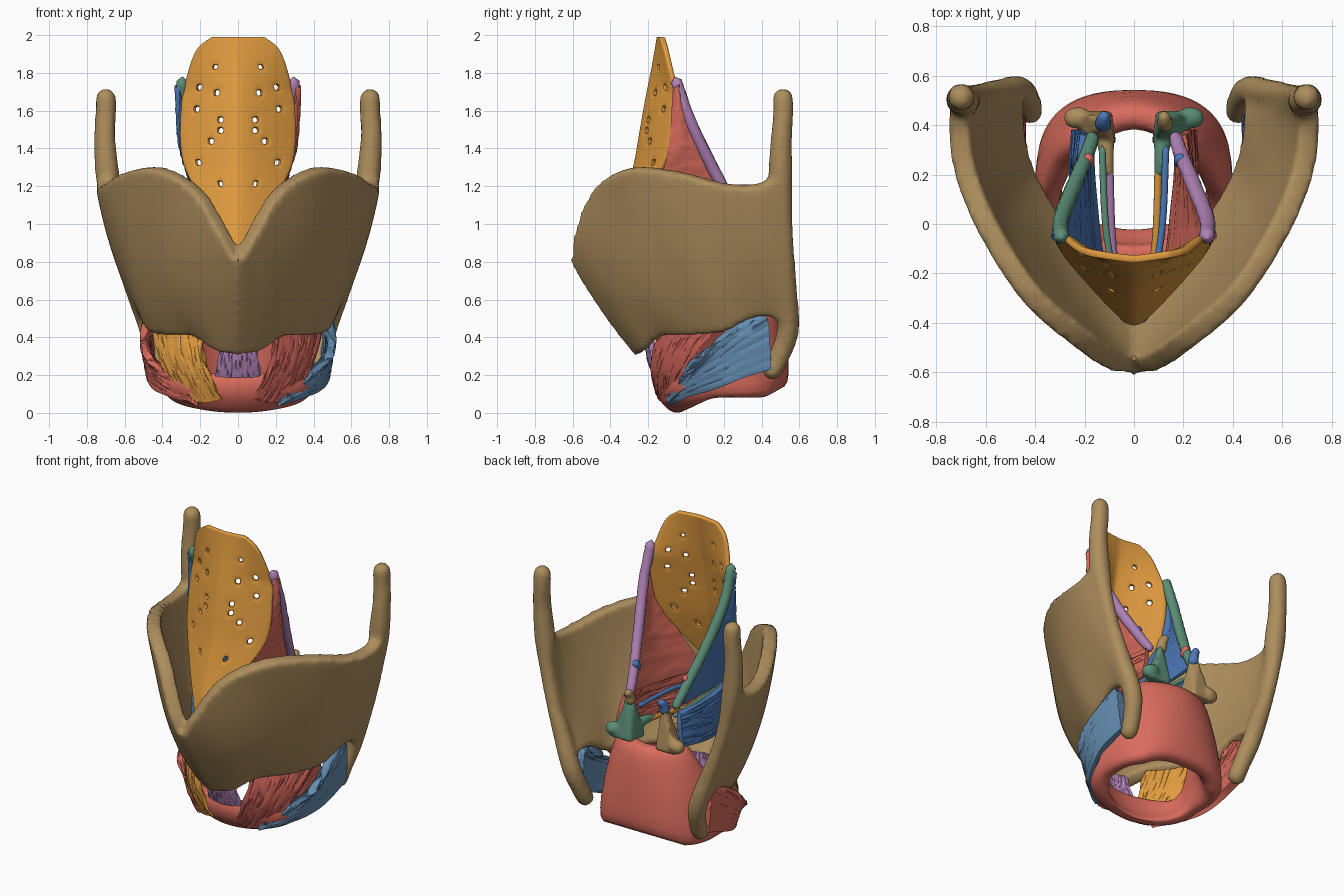
import bpy, bmesh, math, random
from mathutils import Vector

if "Cube" in bpy.data.objects:
    bpy.data.objects.remove(bpy.data.objects["Cube"])
random.seed(4)

COL = dict(tan=(.42, .27, .11), salmon=(.70, .15, .11), orange=(.75, .33, .05), blue=(.07, .19, .48),
           steel=(.13, .27, .45), purple=(.43, .22, .46), green=(.11, .28, .19), red=(.50, .10, .08))
MATS = {}
for k, c in COL.items():
    MATS[k] = bpy.data.materials.new(k)
    MATS[k].diffuse_color = (*c, 1)


def spline(pts, n):
    """Catmull-Rom samples through points of any dimension."""
    p = [Vector(q) for q in pts]
    p = [2 * p[0] - p[1]] + p + [2 * p[-1] - p[-2]]
    out = []
    for i in range(n + 1):
        t = i / n * (len(p) - 3)
        k = min(int(t), len(p) - 4)
        t -= k
        a, b, c, d = p[k:k + 4]
        out.append(.5 * (2 * b + (c - a) * t + (2 * a - 5 * b + 4 * c - d) * t * t
                         + (3 * b - a - 3 * c + d) * t ** 3))
    return out


def finish(o, col, mods=()):
    """Apply modifiers, smooth, colour."""
    for kind, props in mods:
        m = o.modifiers.new(kind, kind)
        for k, v in props.items():
            setattr(m, k, v)
    me = bpy.data.meshes.new_from_object(o.evaluated_get(bpy.context.evaluated_depsgraph_get()))
    o.modifiers.clear()
    o.data = me
    me.materials.clear()
    me.materials.append(MATS[col])
    me.polygons.foreach_set("use_smooth", [True] * len(me.polygons))
    me.set_sharp_from_angle(angle=math.radians(50))
    return o


def build(name, verts, faces, col, mods=()):
    me = bpy.data.meshes.new(name)
    me.from_pydata([tuple(v) for v in verts], [], faces)
    bm = bmesh.new()
    bm.from_mesh(me)
    bmesh.ops.recalc_face_normals(bm, faces=bm.faces)
    bm.to_mesh(me)
    bm.free()
    o = bpy.data.objects.new(name, me)
    bpy.context.collection.objects.link(o)
    bpy.context.view_layer.update()
    return finish(o, col, mods)


def grid(rows, loop=False, skip=()):
    n = len(rows[0])
    f = []
    for i in range(len(rows) - 1):
        for j in range(n if loop else n - 1):
            if (i, j) not in skip:
                k = (j + 1) % n
                f.append((i * n + j, i * n + k, (i + 1) * n + k, (i + 1) * n + j))
    return [v for r in rows for v in r], f


def tube(name, pts, col, n=36, seg=12, rough=0):
    """Tube through (x, y, z, radius) points with rounded ends."""
    s = spline(pts, n)
    c = [v.xyz for v in s]
    rows = []
    for i, p in enumerate(c):
        t = (c[min(i + 1, n)] - c[max(i - 1, 0)]).normalized()
        a = t.cross(Vector((.3, .9, .2))).normalized()
        b = t.cross(a)
        r = s[i][3]
        d = min((p - c[0]).length, (p - c[-1]).length, r) / r
        r *= max(.05, math.sqrt(1 - (1 - d) ** 2))
        rows.append([p + (a * math.cos(w) + b * math.sin(w)) * r * (1 + random.uniform(-rough, rough))
                     for w in [j * math.tau / seg for j in range(seg)]])
    v, f = grid(rows, True)
    f += [tuple(range(seg)), tuple(range(n * seg, (n + 1) * seg))]
    return build(name, v, f, col)


def merge(name, objs, col, voxel, smooth):
    """Fuse overlapping solids into one smooth body."""
    bm = bmesh.new()
    for o in objs:
        bm.from_mesh(o.data)
        bpy.data.objects.remove(o)
    me = bpy.data.meshes.new(name)
    bm.to_mesh(me)
    bm.free()
    o = bpy.data.objects.new(name, me)
    bpy.context.collection.objects.link(o)
    bpy.context.view_layer.update()
    return finish(o, col, [("REMESH", dict(mode='VOXEL', voxel_size=voxel)),
                           ("SMOOTH", dict(factor=.5, iterations=smooth))])


def fibres(name, a, b, bulge, col, thick=.02, n=40, m=20):
    """Fibrous sheet: strands run from edge a to edge b."""
    A, B = spline(a, n), spline(b, n)
    bulge = Vector(bulge)
    rows = []
    for i in range(n + 1):
        h = random.uniform(-.003, .003)
        ph = random.uniform(0, 6)
        rows.append([A[i].lerp(B[i], j / m) + bulge * math.sin(math.pi * j / m)
                     + bulge.normalized() * (h + .002 * math.sin(ph + j * .6)) for j in range(m + 1)])
    v, f = grid(rows)
    return build(name, v, f, col, [("SOLIDIFY", dict(thickness=thick, offset=0))])


def mir(pts, s):
    return [(p[0] * s, *p[1:]) for p in pts]


# Thyroid cartilage: two winged plates (lower, middle, upper edges) plus horns
low = [(0, -.23, .325), (.1, -.2, .35), (.21, -.11, .425), (.33, .02, .43), (.43, .2, .44), (.47, .34, .51),
       (.48, .46, .52), (.485, .55, .46)]
mid = [(0, -.42, .57), (.15, -.37, .65), (.30, -.26, .75), (.43, -.1, .8), (.54, .07, .82), (.6, .25, .85),
       (.62, .42, .85), (.61, .53, .85)]
top = [(0, -.58, .83), (.08, -.56, .97), (.21, -.47, 1.18), (.41, -.30, 1.295), (.58, -.04, 1.275),
       (.68, .19, 1.215), (.71, .38, 1.21), (.70, .51, 1.28)]
half = []
for l, m, t in zip(spline(low, 36), spline(mid, 36), spline(top, 36)):
    half.append([l * (2 * v - 1) * (v - 1) + m * 4 * v * (1 - v) + t * v * (2 * v - 1)
                 for v in [j / 24 for j in range(25)]])
rows = [[Vector((-p.x, p.y, p.z)) for p in r] for r in half[:0:-1]] + half
parts = [build("plate", *grid(rows), "tan", [("SOLIDIFY", dict(thickness=.09, offset=0))])]
for s in (1, -1):
    parts.append(tube("horn", mir([(.42, .43, .18, .055), (.43, .49, .29, .056), (.465, .54, .44, .06),
                                   (.54, .535, .65, .055), (.61, .53, .85, .045), (.66, .515, 1.05, .05),
                                   (.69, .5, 1.25, .065), (.705, .505, 1.45, .058), (.70, .515, 1.6, .056),
                                   (.70, .51, 1.72, .056)], s), "tan", n=90))
merge("thyroid_cartilage", parts, "tan", .018, 7)

# Cricoid cartilage: signet ring, tall at the back
rows = []
for i in range(65):
    th = i / 64 * math.tau
    t = (1 - math.cos(th)) / 2
    q = min(1, max(0, (t - .15) / .7))
    q = q * q * (3 - 2 * q)
    sn = abs(math.sin(th))
    pw = 1 - .25 * min(1, 2 * t)
    dx, dy = [math.copysign(abs(f(th)) ** pw, f(th)) for f in (math.sin, math.cos)]
    zt, w = .21 + .50 * q - .02 * max(0, t - .9) * 10, .09 + .05 * t
    zb = .08 * min(1, 2.2 * t) + .05 * max(0, t - .85) / .15
    ring = []
    for j in range(20):
        a = j / 20 * math.tau
        cx, cz = [math.copysign(abs(f(a)) ** .6, f(a)) for f in (math.cos, math.sin)]
        inset = w / 2 * (1 - cx) + .08 * (1 - t) * max(0, -cz) + .05 * q * (.5 + .5 * cz)
        inset += .10 * sn * q * (.5 + .5 * cz)
        ring.append(((.44 - inset) * dx, .195 - (.365 - inset) * dy,
                     (zt + zb) / 2 + (zt - zb) / 2 * cz))
    rows.append(ring)
v, f = grid(rows, True)
build("cricoid_cartilage", v, f, "salmon", [("WELD", dict(merge_threshold=.0005)),
                                            ("SMOOTH", dict(factor=.5, iterations=2))])

# Epiglottis: curved perforated leaf
width = spline([(.02, 0), (.1, 0), (.2, 0), (.285, 0), (.305, 0), (.297, 0), (.26, 0), (.215, 0), (.14, 0)], 48)
spine = spline([(-.40, .80), (-.36, .97), (-.31, 1.14), (-.265, 1.31), (-.235, 1.48), (-.205, 1.65),
                (-.17, 1.82), (-.15, 1.93), (-.14, 1.99)], 48)
rows = []
for (w, _), (y, z) in zip(width, spine):
    rows.append([Vector((w * u, y + (.16 if z < 1.7 else .16 - .4 * (z - 1.7)) * (abs(w * u) / .3) ** 1.3, z))
                 for u in [k / 12 - 1 for k in range(25)]])
holes = [(.12, 1.83), (.1, 1.69), (.21, 1.71), (.22, 1.59), (.09, 1.55), (.15, 1.43), (.2, 1.32), (.09, 1.19),
         (.08, 1.49)]
cells = [(i, j) for i in range(48) for j in range(24)]
skip = set()
for x, z in holes:
    for s in (1, -1):
        skip.add(min(cells, key=lambda c: ((rows[c[0]][c[1]].x + rows[c[0]][c[1] + 1].x) / 2 - s * x) ** 2
                     + (rows[c[0]][c[1]].z - z) ** 2))
build("epiglottis", *grid(rows, skip=skip), "orange",
      [("SOLIDIFY", dict(thickness=.03, offset=0)), ("SUBSURF", dict(levels=1))])

# Front membrane between the two cartilages
fibres("cricothyroid_ligament", [(-.12, -.13, .19), (0, -.16, .19), (.12, -.13, .19)],
       [(-.09, -.18, .38), (0, -.21, .38), (.09, -.18, .38)], (0, -.01, 0), "purple")

# Paired soft parts and small cartilages
for s, side in ((1, "right"), (-1, "left")):
    R = s > 0
    wall = "salmon" if R else "blue"
    fibres("straight_cricothyroid_muscle_" + side,
           mir([(.08, -.13, .08), (.17, -.1, .06), (.28, -.04, .07)], s),
           mir([(.19, -.12, .43), (.32, .0, .44), (.44, .2, .45)], s),
           (.035 * s, -.045, 0), "red" if R else "orange", .04)
    fibres("oblique_cricothyroid_muscle_" + side,
           mir([(.34, 0, .2), (.29, -.05, .12), (.21, -.09, .06)], s),
           mir([(.45, .28, .45), (.475, .42, .51), (.46, .45, .24)], s),
           (.09 * s, -.05, -.015), "steel" if R else "salmon", .05)
    fibres("quadrangular_membrane_" + side,
           mir([(.305, -.06, 1.72), (.29, -.1, 1.38), (.18, -.22, 1.1), (.09, -.32, .88)], s),
           mir([(.31, -.04, 1.74), (.275, .06, 1.44), (.215, .2, 1.2), (.17, .34, .95)], s),
           (.02 * s, 0, 0), wall, .018)
    fibres("thyroarytenoid_muscle_" + side,
           mir([(.13, -.28, .92), (.13, -.28, .75), (.12, -.27, .6)], s),
           mir([(.2, .36, .92), (.22, .38, .82), (.24, .38, .72)], s),
           (.05 * s, 0, 0), wall, .03)
    tube("aryepiglottic_fold_" + side,
         mir([(.295, -.06, 1.78, .03), (.295, .02, 1.55, .032), (.245, .15, 1.28, .032),
              (.195, .27, 1.07, .03), (.165, .36, .93, .028)], s), "purple" if R else "green", rough=.05)
    tube("vocal_ligament_" + side, mir([(.1, .27, .76, .016), (.085, -.1, .7, .016), (.03, -.36, .63, .016)], s),
         "orange" if R else "purple")
    tube("vestibular_ligament_" + side,
         mir([(.13, .32, .86, .014), (.11, -.05, .85, .014), (.04, -.4, .8, .014)], s), "blue" if R else "green")

    # Arytenoid: three-sided pyramid with muscular and vocal processes
    bm = bmesh.new()
    for p in mir([(.07, .32, .68), (.09, .46, .68), (.24, .46, .68), (.22, .34, .68), (.1, .40, .95),
                  (.15, .43, .95), (.14, .38, .95)], s):
        bm.verts.new(p)
    bmesh.ops.convex_hull(bm, input=bm.verts)
    vs = list(bm.verts)
    bm.verts.index_update()
    fs = [[q.index for q in fc.verts] for fc in bm.faces]
    body = build("body", [q.co.copy() for q in vs], fs, "tan")
    bm.free()
    bits = [body,
            tube("process", mir([(.18, .42, .73, .05), (.23, .43, .73, .045), (.28, .42, .71, .04)], s), "tan"),
            tube("process", mir([(.12, .38, .75, .045), (.11, .28, .76, .03), (.1, .19, .75, .02)], s), "tan")]
    merge("arytenoid_cartilage_" + side, bits, "green" if R else "tan", .011, 5)
    tube("corniculate_cartilage_" + side,
         mir([(.125, .4, .91, .036), (.125, .415, .97, .03), (.118, .45, 1.01, .02)], s), "tan" if R else "blue")
    tube("cuneiform_cartilage_" + side, mir([(.185, .24, 1.06, .022), (.185, .26, 1.1, .024), (.188, .27, 1.13, .02)], s),
         "blue" if R else "salmon")

for m in bpy.data.materials:
    if m.users and not m.is_grease_pencil:
        m.use_nodes = True
        m.node_tree.nodes["Principled BSDF"].inputs["Base Color"].default_value = m.diffuse_color
